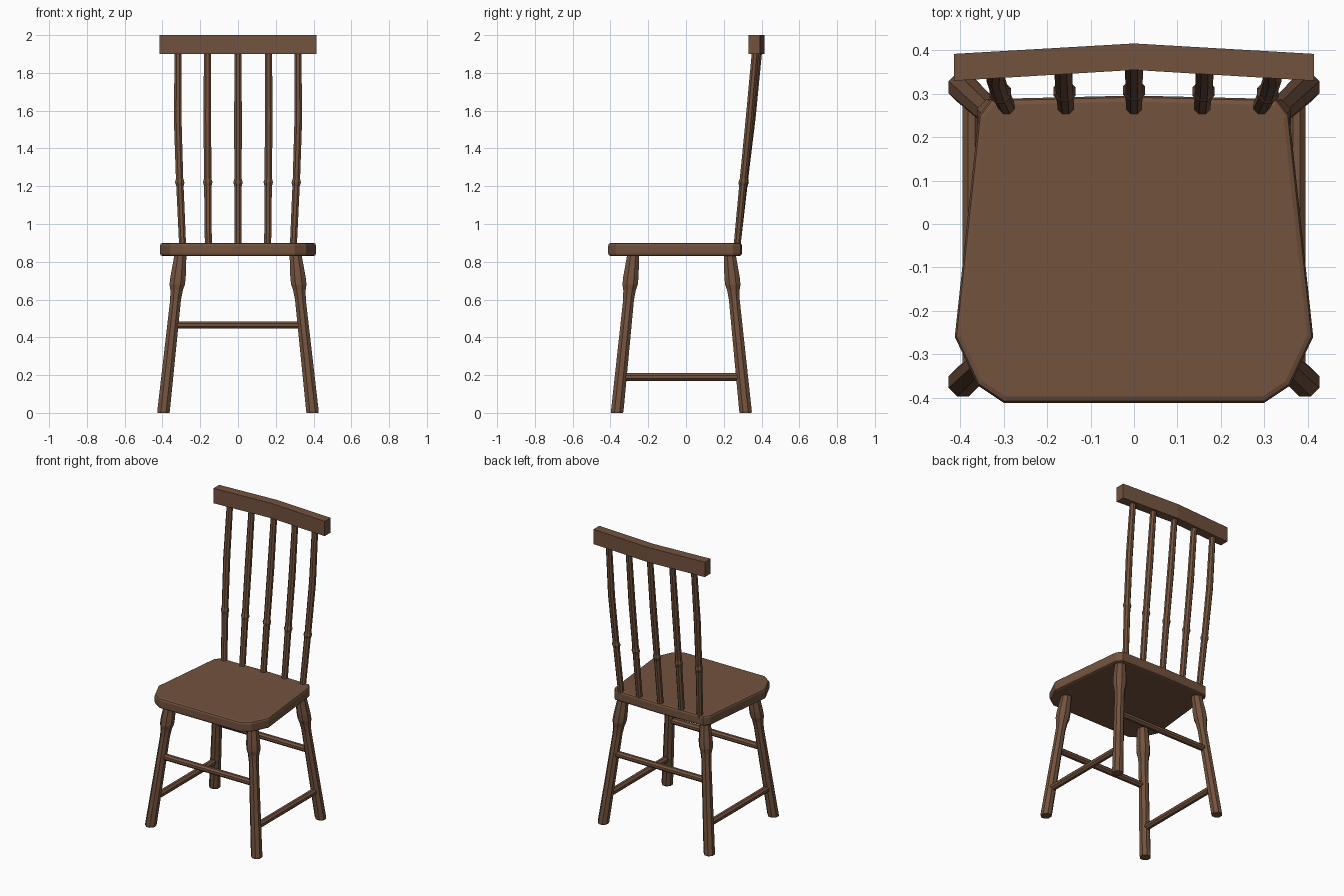
import bpy, bmesh, math
from mathutils import Vector

if "Cube" in bpy.data.objects:
    bpy.data.objects.remove(bpy.data.objects["Cube"])

wood = bpy.data.materials.new("dark_brown_wood")
wood.diffuse_color = (0.17, 0.085, 0.048, 1)
wood.use_nodes = True
wood.node_tree.nodes["Principled BSDF"].inputs["Base Color"].default_value = wood.diffuse_color


def finish(name, bm):
    bmesh.ops.recalc_face_normals(bm, faces=bm.faces[:])
    me = bpy.data.meshes.new(name)
    bm.to_mesh(me)
    bm.free()
    me.materials.append(wood)
    ob = bpy.data.objects.new(name, me)
    bpy.context.collection.objects.link(ob)
    return ob


def rod(name, stations, axis='Z', sides=8):
    """Faceted turned rod: stations are (x, y, z, radius), rings square to axis."""
    bm = bmesh.new()
    rings = []
    for x, y, z, r in stations:
        ring = []
        for i in range(sides):
            a = 2 * math.pi * (i + 0.5) / sides
            u, v = r * math.cos(a), r * math.sin(a)
            off = {'X': (0, u, v), 'Y': (u, 0, v), 'Z': (u, v, 0)}[axis]
            ring.append(bm.verts.new(Vector((x, y, z)) + Vector(off)))
        rings.append(ring)
    for a, b in zip(rings, rings[1:]):
        for i in range(sides):
            j = (i + 1) % sides
            bm.faces.new((a[i], a[j], b[j], b[i]))
    bm.faces.new(rings[0])
    bm.faces.new(rings[-1])
    return finish(name, bm)


def slab(name, outline, z0, z1):
    """Extruded plan outline."""
    bm = bmesh.new()
    f = bm.faces.new([bm.verts.new((x, y, z0)) for x, y in outline])
    ext = bmesh.ops.extrude_face_region(bm, geom=[f])
    bmesh.ops.translate(bm, vec=(0, 0, z1 - z0),
                        verts=[v for v in ext["geom"] if isinstance(v, bmesh.types.BMVert)])
    return finish(name, bm)


# Seat with clipped front corners and rounded edge
half = [(0.30, -0.412), (0.36, -0.372), (0.413, -0.26), (0.358, 0.25), (0.33, 0.288)]
seat = slab("seat", half + [(0, 0.296)] + [(-x, y) for x, y in reversed(half)], 0.83, 0.90)
bev = seat.modifiers.new("rounded_edge", 'BEVEL')
bev.width = 0.014
bev.segments = 2
bev.limit_method = 'ANGLE'
bev.angle_limit = math.radians(60)

# Top rail, bowed backward at the middle
slab("top_rail", [(-0.415, 0.33), (0, 0.355), (0.415, 0.33),
                  (0.415, 0.392), (0, 0.416), (-0.415, 0.392)], 1.90, 2.0)

# Splayed legs with a turned swelling near the top
LEG_PROFILE = [(0, 0.034), (0.01, 0.036), (0.60, 0.031), (0.65, 0.036), (0.68, 0.044),
               (0.72, 0.044), (0.84, 0.034)]


def leg_centre(side, front, z):
    t = z / 0.835
    y = -0.365 + 0.085 * t if front else 0.316 - 0.084 * t
    return side * (0.395 - 0.09 * t), y


for side, label in ((-1, "left"), (1, "right")):
    for front in (True, False):
        rod(("front" if front else "back") + "_leg_" + label,
            [(*leg_centre(side, front, z), z, r) for z, r in LEG_PROFILE])
    # Low side stretcher
    z = 0.19
    (x, y0), (_, y1) = leg_centre(side, True, z), leg_centre(side, False, z)
    rod("side_stretcher_" + label, [(x, y0, z, 0.022), (x, y1, z, 0.022)], 'Y')

# Higher front and back stretchers
for front in (True, False):
    x, y = leg_centre(1, front, 0.465)
    rod(("front" if front else "back") + "_stretcher",
        [(-x, y, 0.465, 0.021), (x, y, 0.465, 0.021)], 'X')

# Back spindles: height, backward travel, outward bow, radius
SPINDLE = [(0.88, -0.02, 0, 0.020), (1.20, 0.30, 0.6, 0.021), (1.22, 0.32, 0.64, 0.027),
           (1.24, 0.34, 0.68, 0.021), (1.56, 0.68, 1.1, 0.022), (1.91, 1.0, 1.0, 0.020)]
for n, (x0, x1, y1) in enumerate([(-0.293, -0.317, 0.367), (-0.157, -0.162, 0.377),
                                  (0, 0, 0.384), (0.157, 0.162, 0.377),
                                  (0.293, 0.317, 0.367)], 1):
    rod(f"back_spindle_{n}", [(x0 + (x1 - x0) * b, 0.272 + (y1 - 0.272) * t, z, r)
                              for z, t, b, r in SPINDLE])
